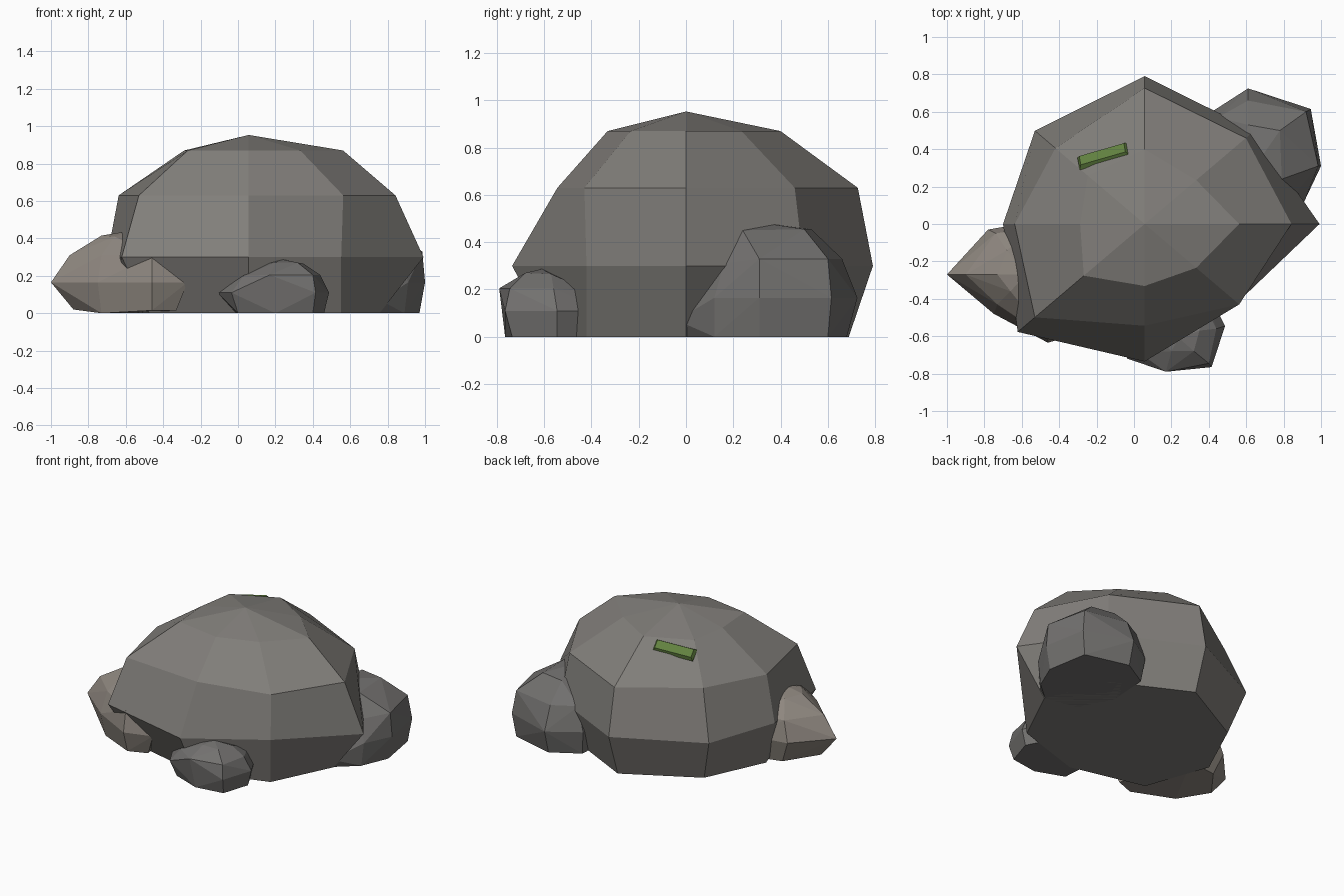
import bpy, bmesh, math
from mathutils import Vector, Matrix

if "Cube" in bpy.data.objects:
    bpy.data.objects.remove(bpy.data.objects["Cube"])


def material(name, rgb):
    m = bpy.data.materials.new(name)
    m.diffuse_color = (*rgb, 1)
    m.use_nodes = True
    m.node_tree.nodes["Principled BSDF"].inputs["Base Color"].default_value = m.diffuse_color
    return m


def finish(name, bm, mat):
    bmesh.ops.recalc_face_normals(bm, faces=bm.faces[:])
    mesh = bpy.data.meshes.new(name)
    bm.to_mesh(mesh)
    bm.free()
    ob = bpy.data.objects.new(name, mesh)
    bpy.context.collection.objects.link(ob)
    mesh.materials.append(mat)
    return ob


def stone(name, points, mat):
    """Faceted convex stone wrapped around a cloud of points."""
    bm = bmesh.new()
    for p in points:
        bm.verts.new(p)
    res = bmesh.ops.convex_hull(bm, input=bm.verts[:])
    junk = [g for g in res["geom_interior"] if isinstance(g, bmesh.types.BMVert)]
    bmesh.ops.delete(bm, geom=junk, context='VERTS')
    bmesh.ops.dissolve_limit(bm, angle_limit=0.06, verts=bm.verts[:], edges=bm.edges[:])
    return finish(name, bm, mat)


def ringed_stone(name, cx, cy, sy, levels, apex, mat):
    """Stone of stacked rings, each given by a height and its radii."""
    bm = bmesh.new()
    rows = []
    for z, radii in levels:
        n = len(radii)
        rows.append([bm.verts.new((cx + r * math.cos(math.tau * i / n),
                                   cy + sy * r * math.sin(math.tau * i / n), z))
                     for i, r in enumerate(radii)])
    for lo, hi in zip(rows, rows[1:]):
        for i in range(n):
            j = (i + 1) % n
            bm.faces.new((lo[i], lo[j], hi[j], hi[i]))
    tip = bm.verts.new((cx, cy, apex))
    for i in range(n):
        bm.faces.new((rows[-1][i], rows[-1][(i + 1) % n], tip))
    bm.faces.new(rows[0][::-1])
    return finish(name, bm, mat)


grey = material("grey_stone", (0.22, 0.21, 0.195))
dark = material("dark_stone", (0.17, 0.165, 0.16))
tan = material("tan_stone", (0.28, 0.25, 0.22))
green = material("moss", (0.12, 0.22, 0.05))

# Main eight-sided boulder
boulder = ringed_stone("main_boulder", 0.057, 0, 0.85, [
    (0.00, (.70, .72, .81, .70, .69, .75, .68, .70)),
    (0.30, (.935, .83, .93, .83, .757, .96, .865, .70)),
    (0.63, (.785, .765, .855, .675, .695, .83, .64, .715)),
    (0.87, (.505, .39, .47, .43, .345, .46, .39, .39))], 0.953, grey)

# Tan stone on the left
stone("left_stone", [
    (-.88, -.27, .02), (-.73, -.45, 0), (-.46, -.59, .015), (-.33, -.54, .015), (-.5, -.02, 0), (-.72, -.06, .01),
    (-1, -.27, .165), (-.75, -.48, .165), (-.46, -.635, .165), (-.27, -.575, .165), (-.5, .02, .165), (-.78, -.03, .165),
    (-.9, -.27, .31), (-.73, -.43, .31), (-.46, -.61, .31), (-.35, -.35, .31), (-.52, -.02, .31), (-.74, -.05, .31),
    (-.73, -.27, .415), (-.66, -.36, .41), (-.5, -.36, .41), (-.68, -.14, .415), (-.58, -.27, .44)], tan)

# Small stone in front
stone("front_stone", [
    (-.01, -.545, 0), (.0, -.69, 0), (.2, -.765, 0), (.4, -.735, 0), (.46, -.545, 0), (.36, -.35, 0), (.1, -.35, 0),
    (-.11, -.58, .11), (-.035, -.72, .11), (.17, -.775, .11), (.415, -.765, .11), (.487, -.545, .11), (.38, -.34, .11), (.1, -.34, .11),
    (.02, -.6, .205), (.03, -.69, .2), (.17, -.79, .205), (.40, -.745, .205), (.44, -.56, .205), (.36, -.4, .19), (.1, -.38, .2),
    (.14, -.62, .265), (.2, -.68, .27), (.32, -.68, .27), (.35, -.57, .265), (.24, -.61, .287)], dark)

# Stone at the back right
stone("back_right_stone", [
    (.97, .31, 0), (.92, .6, 0), (.61, .68, 0), (.42, .57, 0), (.4, .28, 0), (.52, .05, 0), (.89, .12, 0), (.75, 0, 0),
    (.76, -.04, .07), (1, .31, .165), (.945, .615, .165), (.61, .725, .165), (.4, .59, .165), (.38, .3, .165),
    (.52, .06, .165), (.91, .12, .165),
    (.985, .31, .33), (.92, .6, .33), (.61, .66, .33), (.45, .57, .33), (.45, .3, .33), (.55, .15, .33), (.86, .16, .31),
    (.79, .24, .45), (.78, .5, .455), (.61, .53, .455), (.56, .35, .455), (.66, .24, .45), (.69, .37, .475)], dark)

# Moss strip lying on the upper back of the boulder
bpy.context.view_layer.update()
hit, spot, n, _ = boulder.ray_cast(Vector((-.165, .365, 2)), Vector((0, 0, -1)))
along = Vector((.26, .075, 0))
along.z = -along.dot(n) / n.z
along.normalize()
across = n.cross(along)
frame = Matrix((along, across, n)).transposed().to_4x4()
frame.translation = spot + n * 0.004
bm = bmesh.new()
bmesh.ops.create_cube(bm, size=1)
for v in bm.verts:
    top = v.co.z > 0
    v.co = Vector((v.co.x * (.25 if top else .28), v.co.y * (.06 if top else .085), v.co.z * .025))
bmesh.ops.transform(bm, matrix=frame, verts=bm.verts[:])
finish("moss_strip", bm, green)
